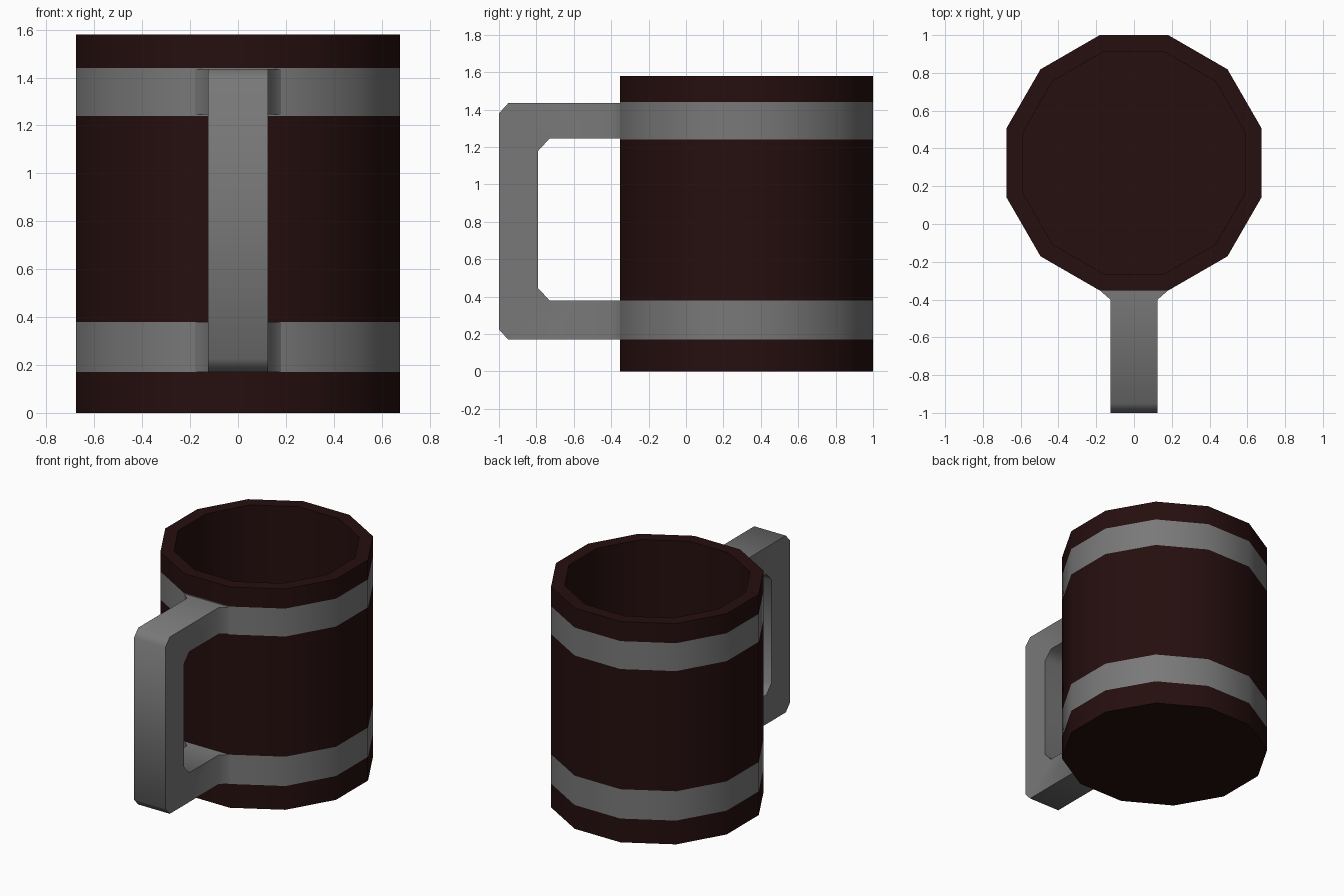
import bpy
import bmesh
from math import cos, sin, pi, radians

cube = bpy.data.objects.get("Cube")
if cube:
    bpy.data.objects.remove(cube, do_unlink=True)


def make_material(name, colour):
    mat = bpy.data.materials.new(name)
    mat.use_nodes = True
    mat.diffuse_color = colour
    mat.node_tree.nodes["Principled BSDF"].inputs["Base Color"].default_value = colour
    return mat


def finish(bm, name, mats, angle):
    bmesh.ops.recalc_face_normals(bm, faces=bm.faces)
    mesh = bpy.data.meshes.new(name)
    bm.to_mesh(mesh)
    bm.free()
    for mat in mats:
        mesh.materials.append(mat)
    obj = bpy.data.objects.new(name, mesh)
    bpy.context.collection.objects.link(obj)
    bpy.ops.object.select_all(action='DESELECT')
    obj.select_set(True)
    bpy.context.view_layer.objects.active = obj
    bpy.ops.object.shade_smooth_by_angle(angle=radians(angle))
    return obj


def bridge(bm, a, b):
    n = len(a)
    return [bm.faces.new((a[i], a[(i + 1) % n], b[(i + 1) % n], b[i])) for i in range(n)]


wood = make_material("dark wood", (0.019, 0.0045, 0.0045, 1))
metal = make_material("grey metal", (0.19, 0.19, 0.19, 1))

# Mug body: twelve-sided wall with a hollow inside and two flush metal bands
SIDES, CENTRE_Y, OUTER, INNER = 12, 0.324, 0.70, 0.61
BANDS = ((0.17, 0.38), (1.24, 1.44))
profile = [(OUTER, 0), (OUTER, 0.17), (OUTER, 0.38), (OUTER, 1.24),
           (OUTER, 1.44), (OUTER, 1.58), (INNER, 1.58), (INNER, 0.12)]
bm = bmesh.new()
rings = []
for r, z in profile:
    angles = [2 * pi * (i + 0.5) / SIDES for i in range(SIDES)]
    rings.append([bm.verts.new((r * cos(a), CENTRE_Y + r * sin(a), z)) for a in angles])
for i in range(len(rings) - 1):
    wall = bridge(bm, rings[i], rings[i + 1])
    if (profile[i][1], profile[i + 1][1]) in BANDS:
        for face in wall:
            face.material_index = 1
bm.faces.new(rings[0])
bm.faces.new(rings[-1])
finish(bm, "mug_body", [wood, metal], 35)

# Handle: box section swept from the upper band to the lower one, flared at the roots
# Each section: half width, outer (y, z), inner (y, z)
upper = [(0.18, (-0.352, 1.435), (-0.352, 1.245)),
         (0.125, (-0.40, 1.435), (-0.40, 1.245)),
         (0.125, (-0.95, 1.435), (-0.73, 1.245)),
         (0.125, (-1.0, 1.38), (-0.79, 1.18))]
MIRROR_Z = 1.605
lower = [(w, (o[0], MIRROR_Z - o[1]), (i[0], MIRROR_Z - 0.02 - i[1] + 0.04))
         for w, o, i in reversed(upper)]
bm = bmesh.new()
sections = []
for w, (oy, oz), (iy, iz) in upper + lower:
    corners = ((-w, oy, oz), (w, oy, oz), (w, iy, iz), (-w, iy, iz))
    sections.append([bm.verts.new(c) for c in corners])
for a, b in zip(sections, sections[1:]):
    bridge(bm, a, b)
finish(bm, "handle", [metal], 60)
